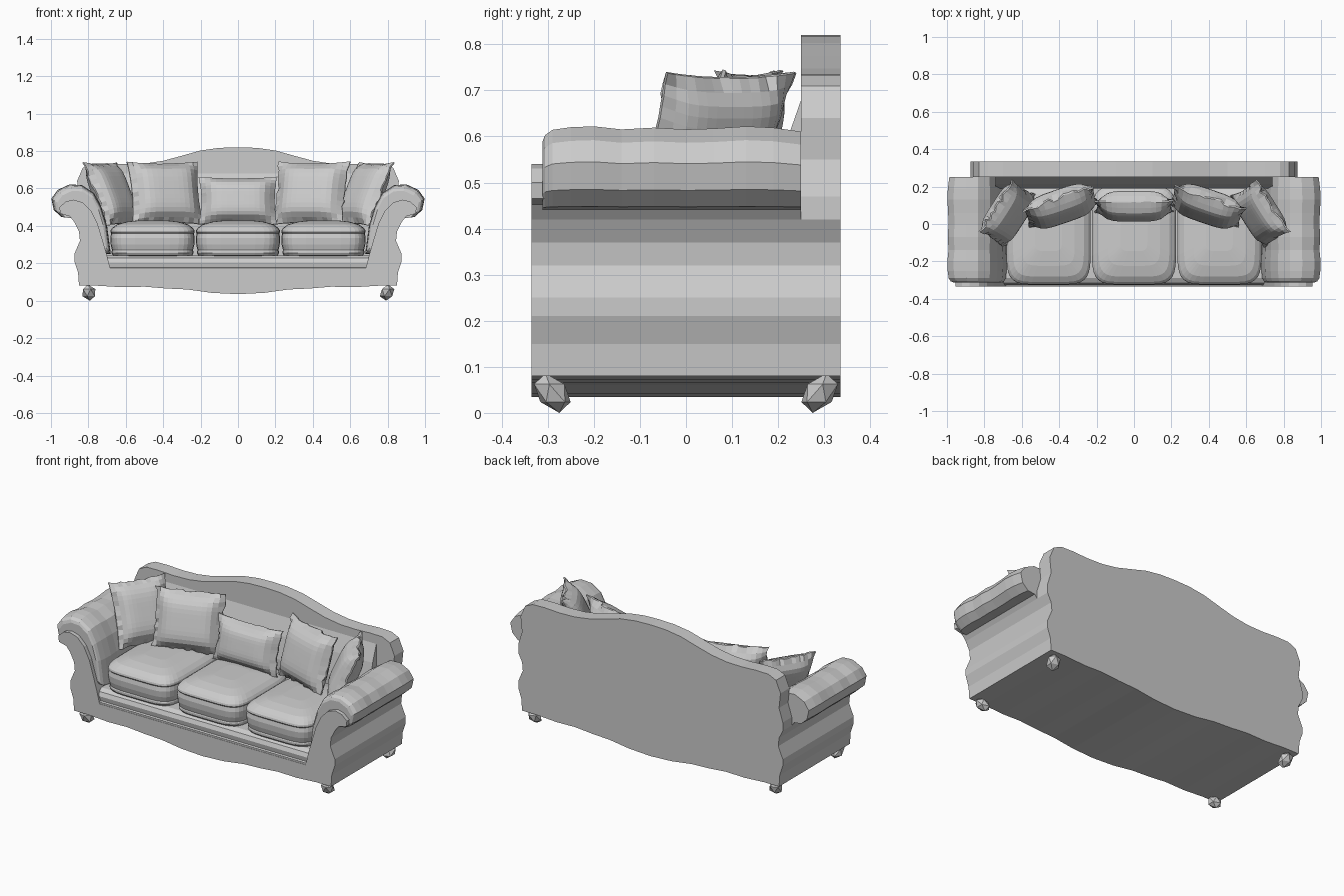
import bpy, bmesh, math, random
from mathutils import Matrix

if "Cube" in bpy.data.objects:
    bpy.data.objects.remove(bpy.data.objects["Cube"])

random.seed(4)


def finish(name, bm, matrix=None):
    bmesh.ops.recalc_face_normals(bm, faces=bm.faces)
    if matrix:
        bm.transform(matrix)
    me = bpy.data.meshes.new(name)
    bm.to_mesh(me)
    bm.free()
    ob = bpy.data.objects.new(name, me)
    bpy.context.collection.objects.link(ob)
    return ob


def loft(name, sections):
    """Skin closed sections of equal length and cap both ends."""
    bm = bmesh.new()
    rings = [[bm.verts.new(p) for p in s] for s in sections]
    n = len(rings[0])
    for a, b in zip(rings, rings[1:]):
        for i in range(n):
            j = (i + 1) % n
            bm.faces.new((a[i], a[j], b[j], b[i]))
    bm.faces.new(rings[0])
    bm.faces.new(rings[-1])
    return finish(name, bm)


def prism(name, outline, y0, y1):
    return loft(name, [[(x, y, z) for x, z in outline] for y in (y0, y1)])


def mirrored(half):
    """Half outline running from the centre line at one end to the other."""
    return half + [(-x, z) for x, z in reversed(half) if x > 0]


side = [(0.875, 0.42), (0.85, 0.37), (0.845, 0.32), (0.875, 0.25), (0.875, 0.21),
        (0.855, 0.15), (0.85, 0.08)]
hem = [(0.75, 0.08), (0.62, 0.072), (0.5, 0.075), (0.38, 0.065), (0.27, 0.06),
       (0.14, 0.042), (0, 0.035)]
crest = [(0, 0.82), (0.1, 0.817), (0.2, 0.803), (0.3, 0.775), (0.4, 0.748),
         (0.5, 0.733), (0.6, 0.73), (0.7, 0.735), (0.78, 0.733)]

# Shaped base with scalloped hem
prism("base", mirrored([(0, 0.165), (0.86, 0.165), (0.855, 0.15), (0.85, 0.08)] + hem),
      -0.335, 0.334)

# Full-height back with a humped crest, and sloped padding behind the pillows
prism("back", mirrored(crest + [(0.83, 0.71), (0.86, 0.64), (0.85, 0.55), (0.875, 0.47)]
                       + side + hem), 0.25, 0.335)
slope = [(0.26, 0.68), (0.25, 0.68), (0.215, 0.58), (0.19, 0.45), (0.19, 0.24), (0.26, 0.24)]
loft("back_padding", [[(x, y, z) for y, z in slope] for x in (-0.74, 0.74)])

# Seat deck with a sloped, stepped front rail
rail = [(-0.333, 0.16), (-0.333, 0.175), (-0.32, 0.178), (-0.325, 0.205), (-0.315, 0.228),
        (-0.29, 0.242), (0.26, 0.242), (0.26, 0.16)]
loft("seat_deck", [[(x, y, z) for y, z in rail] for x in (-0.72, 0.72)])

# Arms: flared panel with scroll facing, plus puffy roll
panel = [(0.95, 0.465), (0.955, 0.5), (0.92, 0.53), (0.88, 0.54), (0.83, 0.525),
         (0.785, 0.48), (0.75, 0.41), (0.72, 0.31), (0.70, 0.24), (0.68, 0.16),
         (0.85, 0.08)] + side[::-1][1:] + [(0.9, 0.452)]
pad = [(0.88, 0.44), (0.945, 0.448), (0.985, 0.485), (0.998, 0.545), (0.965, 0.592),
       (0.9, 0.622), (0.835, 0.618), (0.77, 0.575), (0.73, 0.5), (0.7, 0.4),
       (0.68, 0.25), (0.76, 0.25), (0.82, 0.4)]
puffs = [(-0.312, 0.82), (-0.306, 0.9), (-0.29, 0.96), (-0.25, 0.99), (-0.2, 1.0),
         (-0.14, 0.965), (-0.07, 0.985), (0.0, 0.965), (0.06, 0.975), (0.13, 1.0),
         (0.19, 0.985), (0.25, 0.94)]
for s, tag in ((-1, "left"), (1, "right")):
    prism(tag + "_arm_panel", [(s * x, z) for x, z in panel], -0.335, 0.25)
    loft(tag + "_arm_roll", [[(s * (0.82 + (x - 0.82) * k), y, 0.43 + (z - 0.43) * k)
                              for x, z in pad] for y, k in puffs])

# Faceted bun feet, raked inwards
for sx in (-1, 1):
    for sy in (-1, 1):
        bm = bmesh.new()
        bmesh.ops.create_icosphere(bm, subdivisions=1, radius=0.043)
        rake = Matrix(((0.95, 0, sx * 0.12, sx * 0.797), (0, 0.9, sy * 0.35, sy * 0.29),
                       (0, 0, 1, 0.043), (0, 0, 0, 1)))
        finish("foot", bm, rake)


# Seat cushions: crowned rounded boxes with piping at both seams
def seat_cushion(name, x0):
    levels = [(0.85, 0.238), (0.94, 0.242), (0.97, 0.254), (0.97, 0.264), (0.96, 0.27),
              (0.99, 0.3), (1.0, 0.335), (0.98, 0.36), (1.0, 0.367), (0.99, 0.378),
              (0.95, 0.39), (0.84, 0.408), (0.62, 0.422), (0.32, 0.43)]
    rings = []
    for k, z in levels:
        ring = []
        for i in range(32):
            a = math.tau * (i + 0.5) / 32
            c, s = math.cos(a), math.sin(a)
            ring.append((x0 + 0.226 * k * math.copysign(abs(c) ** 0.38, c),
                         -0.06 + 0.264 * k * math.copysign(abs(s) ** 0.38, s), z))
        rings.append(ring)
    loft(name, rings)


for i in (-1, 0, 1):
    seat_cushion("seat_cushion", i * 0.457)


# Throw pillows: two bulged sheets meeting at a ruffled flange
def pillow(name, loc, size, turn, lean, ruffle):
    w, h, t = size
    n = 14
    bm = bmesh.new()
    sheets = []
    wave = {(i, j): random.uniform(-1, 1) for i in range(n + 1) for j in range(n + 1)}
    for face in (-1, 1):
        grid = {}
        for i in range(n + 1):
            for j in range(n + 1):
                u, v = 2 * i / n - 1, 2 * j / n - 1
                edge = max(abs(u), abs(v)) > 0.99
                a, b = min(abs(u) / 0.9, 1), min(abs(v) / 0.9, 1)
                bulge = ((1 - a ** 4) * (1 - b ** 4)) ** 0.5
                x = u * (1 - 0.07 * (1 - v * v) * abs(u))
                z = v * (1 - 0.07 * (1 - u * u) * abs(v))
                off = wave[i, j] * ruffle if edge else 0
                grid[i, j] = bm.verts.new((w / 2 * x + off * 0.4,
                                           face * (0.004 + t / 2 * bulge) + off,
                                           h / 2 * z + off * 0.4))
        for i in range(n):
            for j in range(n):
                bm.faces.new((grid[i, j], grid[i + 1, j], grid[i + 1, j + 1], grid[i, j + 1]))
        sheets.append(grid)
    rim = ([(i, 0) for i in range(n)] + [(n, j) for j in range(n)]
           + [(i, n) for i in range(n, 0, -1)] + [(0, j) for j in range(n, 0, -1)])
    for p, q in zip(rim, rim[1:] + rim[:1]):
        bm.faces.new((sheets[0][p], sheets[0][q], sheets[1][q], sheets[1][p]))
    finish(name, bm, Matrix.Translation(loc) @ Matrix.Rotation(turn, 4, 'Z')
           @ Matrix.Rotation(lean, 4, 'X'))


pillow("centre_pillow", (0, 0.095, 0.535), (0.42, 0.26, 0.14), 0, -0.22, 0.004)
for s in (-1, 1):
    pillow("middle_pillow", (s * 0.39, 0.095, 0.575), (0.4, 0.35, 0.14), -s * 0.33, -0.28, 0.01)
    pillow("outer_pillow", (s * 0.675, 0.055, 0.57), (0.33, 0.37, 0.12), -s * 1.0, -0.42, 0.01)
